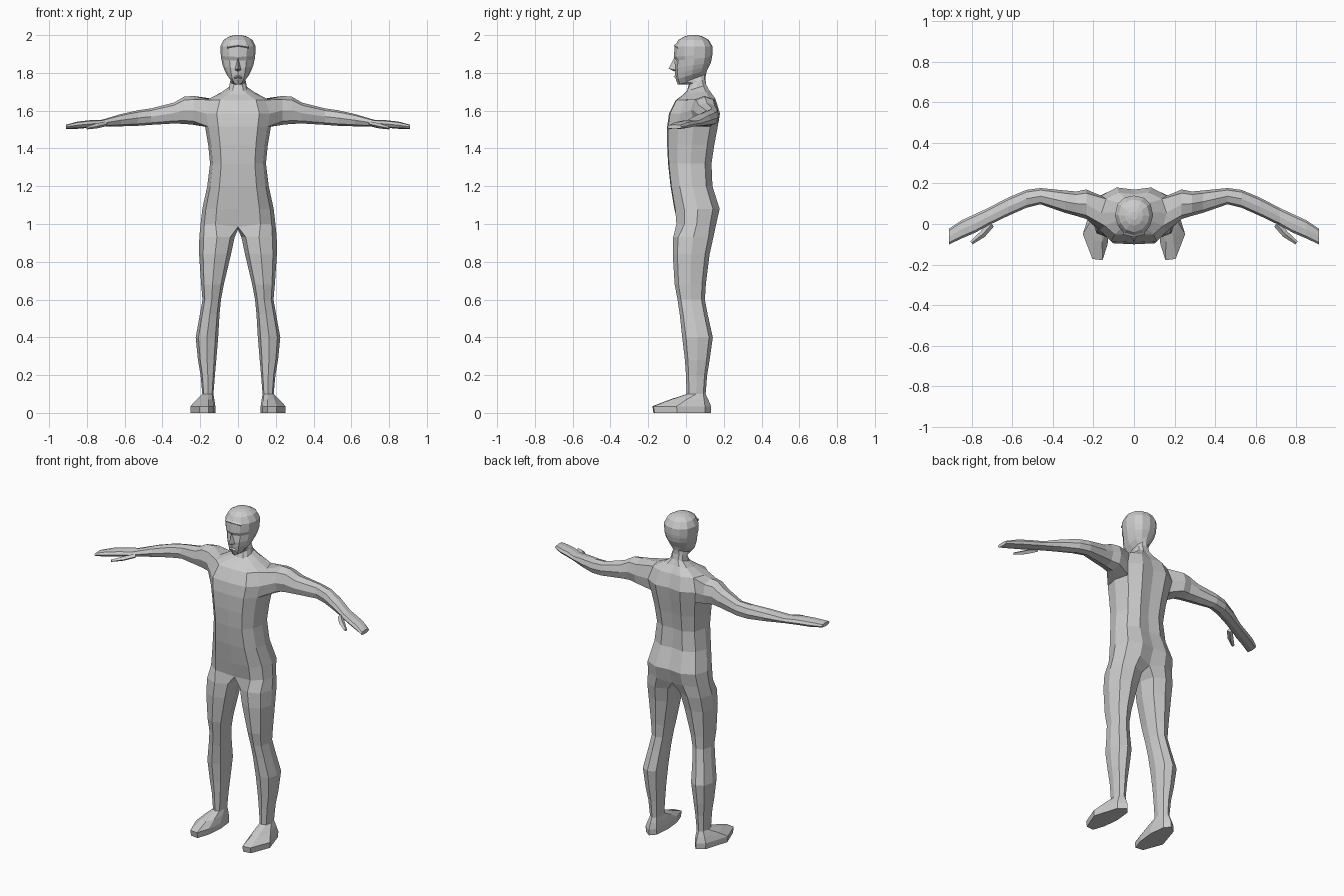
import bpy, bmesh
from mathutils import Vector

if "Cube" in bpy.data.objects:
    bpy.data.objects.remove(bpy.data.objects["Cube"])

skin = bpy.data.materials.new("plain grey")
skin.diffuse_color = (0.6, 0.6, 0.6, 1)
skin.use_nodes = True
skin.node_tree.nodes["Principled BSDF"].inputs["Base Color"].default_value = skin.diffuse_color

OCT = [(-.75, -.75), (0, -1), (.75, -.75), (1, 0), (.75, .75), (0, 1), (-.75, .75), (-1, 0)]
# half sections: (fraction of half width, fraction from front to back)
TORSO = [(0, 0), (.6, .02), (.9, .22), (1, .52), (.86, .85), (.45, 1), (0, .96)]
HEAD = [(0, 0), (.5, .07), (.86, .27), (1, .52), (.86, .8), (.5, .95), (0, 1)]


def bridge(bm, a, b, closed=True):
    n = len(a)
    for i in range(n if closed else n - 1):
        j = (i + 1) % n
        bm.faces.new((a[i], a[j], b[j], b[i]))


def add_ring(bm, points):
    return [bm.verts.new(p) for p in points]


def octagon(a0, a1, b0, b1):
    return [((a0 + a1) / 2 + u * (a1 - a0) / 2, (b0 + b1) / 2 + v * (b1 - b0) / 2) for u, v in OCT]


def finish(bm, name, mirrored=True):
    if mirrored:
        bmesh.ops.mirror(bm, geom=bm.verts[:] + bm.edges[:] + bm.faces[:], axis='X', merge_dist=-1)
        bmesh.ops.remove_doubles(bm, verts=bm.verts[:], dist=.0005)
    bmesh.ops.recalc_face_normals(bm, faces=bm.faces[:])
    mesh = bpy.data.meshes.new(name)
    bm.to_mesh(mesh)
    bm.free()
    mesh.materials.append(skin)
    ob = bpy.data.objects.new(name, mesh)
    bpy.context.collection.objects.link(ob)
    return ob


bm = bmesh.new()

# trunk, neck and head: z, half width, front y, back y, rise toward the back
trunk_rings = [
    (1.00, .198, -.055, .160, 0), (1.08, .189, -.062, .178, 0), (1.20, .163, -.082, .140, 0),
    (1.32, .148, -.095, .135, 0), (1.42, .158, -.100, .150, 0), (1.515, .174, -.100, .168, 0),
    (1.585, .188, -.090, .180, 0), (1.655, .160, -.055, .155, .01), (1.685, .090, -.015, .125, .02),
    (1.705, .048, .005, .108, .03)]
head_rings = [
    (1.738, .042, .015, .102, .03), (1.738, .036, -.043, .106, .055), (1.765, .060, -.054, .112, .05),
    (1.795, .072, -.058, .122, .04), (1.825, .081, -.060, .132, .03), (1.865, .089, -.054, .138, .02),
    (1.885, .091, -.064, .140, .015), (1.940, .094, -.060, .140, 0), (1.975, .076, -.040, .120, 0),
    (1.993, .045, -.008, .088, 0), (2.0, .018, .02, .06, 0)]
rows = []
for shape, rings in ((TORSO, trunk_rings), (HEAD, head_rings)):
    for z, w, yf, yb, rise in rings:
        rows.append(add_ring(bm, [(u * w, yf + t * (yb - yf), z + rise * t) for u, t in shape]))
for r, (a, b) in enumerate(zip(rows, rows[1:])):
    for i in range(6):
        if not (r in (5, 6) and i in (2, 3)):      # opening for the arm
            bm.faces.new((a[i], a[i + 1], b[i + 1], b[i]))
bm.faces.new(rows[-1])

# leg grows from the hip ring plus a crotch point
rows[0][0].co = (0, -.035, .985)
rows[0][6].co = (0, .135, .985)
prev = rows[0] + [bm.verts.new((0, .04, .97))]
for z, x0, x1, y0, y1 in [
        (.93, .018, .205, -.068, .145), (.84, .037, .206, -.070, .125), (.68, .075, .195, -.060, .105),
        (.60, .090, .188, -.045, .100), (.52, .098, .202, -.033, .115), (.40, .105, .224, -.020, .142),
        (.28, .115, .212, -.006, .125), (.20, .122, .198, .000, .112), (.10, .130, .189, .003, .104)]:
    ring = add_ring(bm, [(x, y, z) for x, y in octagon(x0, x1, y0, y1)])
    bridge(bm, prev, ring)
    prev = ring

# foot: the ankle ring spreads into the sole outline
sole = [(.13, -.10), (.155, -.178), (.205, -.172), (.252, -.05), (.205, .10), (.16, .133), (.13, .10), (.12, 0)]
ankle = [v.co.copy() for v in prev]
for mix, z in ((.5, .07), (1, .035), (.97, 0)):
    ring = add_ring(bm, [(a.x + (x - a.x) * mix, a.y + (y - a.y) * mix, z) for a, (x, y) in zip(ankle, sole)])
    bridge(bm, prev, ring)
    prev = ring
bm.faces.new(prev)

# arm and hand grow from the shoulder opening
a, b, c = rows[5:8]
prev = [a[2], a[3], a[4], b[4], c[4], c[3], c[2], b[2]]
for x, y0, y1, z0, z1 in [
        (.235, .025, .170, 1.525, 1.678), (.285, .040, .160, 1.530, 1.674), (.34, .055, .165, 1.532, 1.642),
        (.46, .097, .177, 1.525, 1.612), (.53, .080, .168, 1.520, 1.602), (.62, .040, .130, 1.517, 1.582),
        (.72, -.008, .078, 1.515, 1.552), (.78, -.042, .050, 1.510, 1.550), (.85, -.072, .018, 1.504, 1.542),
        (.91, -.100, -.022, 1.503, 1.526)]:
    ring = add_ring(bm, [(x, y, z) for y, z in octagon(y0, y1, z0, z1)])
    bridge(bm, prev, ring)
    prev = ring
bm.faces.new(prev)
finish(bm, "body")

# thumbs
bm = bmesh.new()
prev = None
for cx, cy, cz, r in ((.70, .00, 1.530, .016), (.745, -.05, 1.520, .017), (.80, -.093, 1.508, .009)):
    side = Vector((.62, .78, 0)) * r
    up = Vector((0, 0, r * .8))
    p = Vector((cx, cy, cz))
    ring = add_ring(bm, [p - side, p + up, p + side, p - up])
    if prev:
        bridge(bm, prev, ring)
    else:
        bm.faces.new(ring)
    prev = ring
bm.faces.new(prev)
finish(bm, "thumbs")

# nose: a wedge with a sloping bridge
bm = bmesh.new()
top, tip, base = add_ring(bm, [(0, -.062, 1.882), (0, -.092, 1.822), (0, -.056, 1.806)])
wing = bm.verts.new((.017, -.052, 1.815))
bm.faces.new((top, tip, wing))
bm.faces.new((tip, base, wing))
finish(bm, "nose")

# brow line and lips: slim strips on the face
for name, z, w, y, h in (("hairline", 1.945, .055, -.058, .008), ("lips", 1.782, .022, -.058, .008)):
    bm = bmesh.new()
    front = add_ring(bm, [(0, y - .008, z), (w, y + w * .22 - .004, z - h)])
    low = add_ring(bm, [(0, y + .002, z - h), (w, y + w * .22 + .004, z - 2 * h)])
    high = add_ring(bm, [(0, y + .004, z + h), (w, y + w * .22 + .006, z)])
    bridge(bm, low, front, False)
    bridge(bm, front, high, False)
    finish(bm, name)
